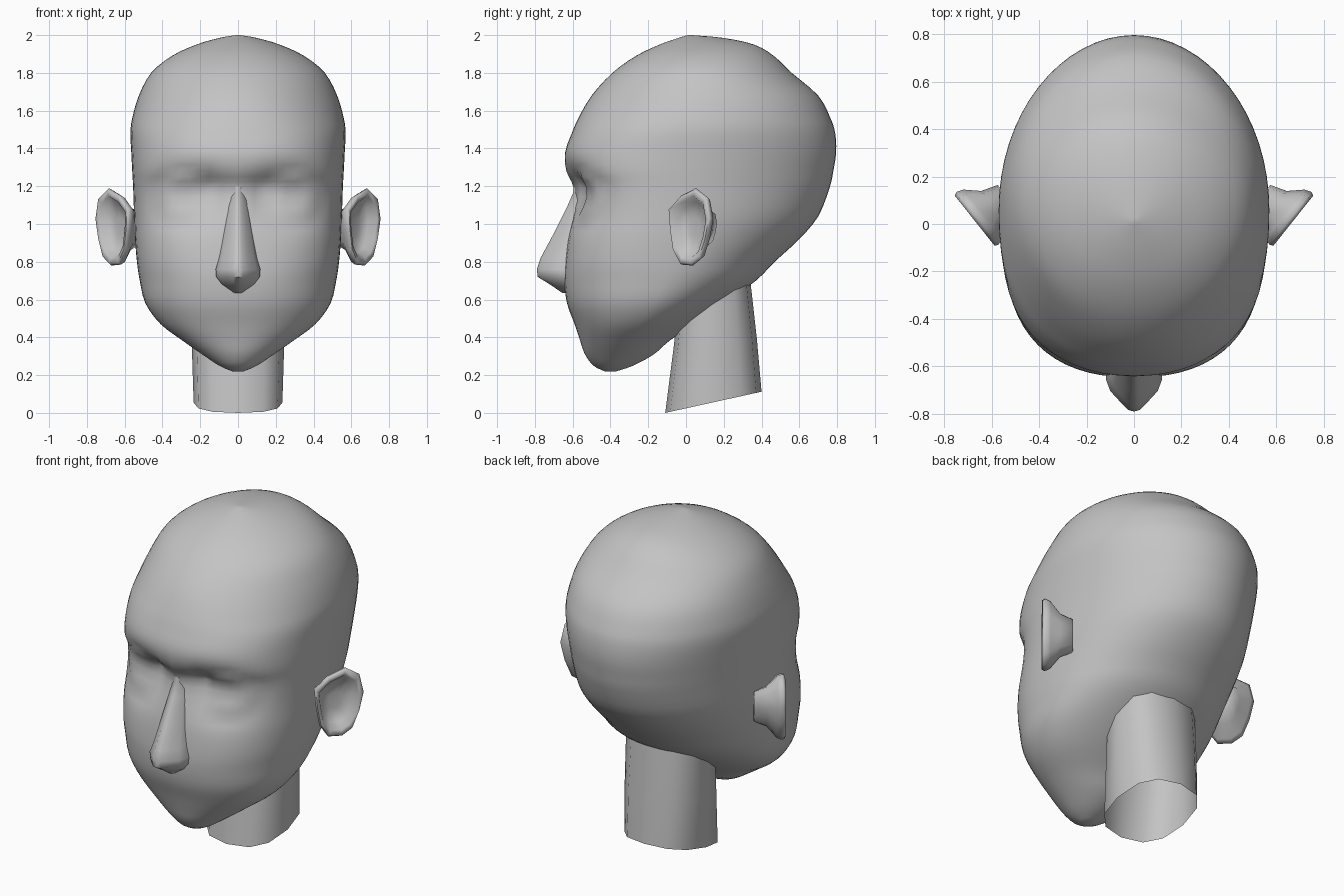
import bpy, bmesh, math
from mathutils import Vector

cube = bpy.data.objects.get("Cube")
if cube:
    bpy.data.objects.remove(cube, do_unlink=True)

GREY = (0.55, 0.55, 0.55, 1)
skin = bpy.data.materials.new("plain_grey")
skin.use_nodes = True
skin.diffuse_color = GREY
skin.node_tree.nodes["Principled BSDF"].inputs["Base Color"].default_value = GREY


def loft(name, rings, start=True, end=True, angle=60):
    """Skin closed rings of points into one smooth object."""
    bm = bmesh.new()
    rows = [[bm.verts.new(p) for p in ring] for ring in rings]
    for a, b in zip(rows, rows[1:]):
        for i in range(len(a)):
            j = (i + 1) % len(a)
            bm.faces.new((a[i], a[j], b[j], b[i]))
    if start:
        bm.faces.new(rows[0][::-1])
    if end:
        bm.faces.new(rows[-1])
    bmesh.ops.recalc_face_normals(bm, faces=bm.faces)
    mesh = bpy.data.meshes.new(name)
    bm.to_mesh(mesh)
    bm.free()
    mesh.materials.append(skin)
    obj = bpy.data.objects.new(name, mesh)
    bpy.context.collection.objects.link(obj)
    bpy.ops.object.select_all(action="DESELECT")
    obj.select_set(True)
    bpy.context.view_layer.objects.active = obj
    bpy.ops.object.shade_smooth_by_angle(angle=math.radians(angle))
    return obj


def power(v, n):
    return math.copysign(abs(v) ** (2 / n), v)


def section(z, front, back, width, mid, n_front, n_back, count):
    """Egg-shaped ring with separate front and back halves."""
    ring = []
    for i in range(count):
        t = math.tau * i / count
        s, c = math.sin(t), math.cos(t)
        n = n_front if c > 0 else n_back
        reach = front - mid if c > 0 else mid - back
        ring.append(Vector((width * power(s, n), mid + reach * power(c, n), z)))
    return ring


def spline(keys, steps):
    """Smooth curve through rows of key values."""
    rows = []
    for i in range(len(keys) - 1):
        quad = (keys[max(i - 1, 0)], keys[i], keys[i + 1], keys[min(i + 2, len(keys) - 1)])
        for k in range(steps):
            t = k / steps
            rows.append([b + t * (c - a + t * (2 * a - 5 * b + 4 * c - d + t * (3 * b - a - 3 * c + d))) / 2
                         for a, b, c, d in zip(*quad)])
    rows.append(list(keys[-1]))
    return rows


def bump(x, z, cx, cz, sx, sz):
    return math.exp(-((x - cx) / sx) ** 2 - ((z - cz) / sz) ** 2)


def sculpt(p):
    """Press in the eye sockets and round out the closed eyes."""
    x, z = abs(p.x), p.z
    depth = 0.10 * bump(x, z, 0.27, 1.15, 0.15, 0.13)
    depth += 0.035 * bump(x, z, 0.13, 1.19, 0.07, 0.09)
    r2 = ((x - 0.29) / 0.15) ** 2 + ((z - 1.14) / 0.14) ** 2
    if r2 < 1:
        depth -= 0.05 * (1 - r2) ** 0.7
    p.y += depth
    return p


# Skull and face: height, front, back, half width, widest y, front roundness
HEAD = [
    (0.22, -0.43, -0.37, 0.03, -0.40, 2), (0.25, -0.49, -0.28, 0.10, -0.39, 2),
    (0.31, -0.535, -0.17, 0.19, -0.36, 2), (0.38, -0.56, -0.09, 0.29, -0.32, 2.1),
    (0.47, -0.59, 0.04, 0.41, -0.25, 2.2), (0.58, -0.63, 0.20, 0.49, -0.18, 2.3),
    (0.70, -0.645, 0.37, 0.52, -0.12, 2.4), (0.80, -0.64, 0.47, 0.535, -0.10, 2.5),
    (0.92, -0.625, 0.60, 0.545, -0.08, 2.5), (1.04, -0.605, 0.70, 0.55, -0.04, 2.5),
    (1.19, -0.60, 0.76, 0.555, -0.02, 2.5), (1.28, -0.635, 0.78, 0.56, 0, 2.5),
    (1.38, -0.64, 0.795, 0.565, 0.03, 2.4), (1.48, -0.605, 0.79, 0.57, 0.06, 2.3),
    (1.56, -0.57, 0.765, 0.56, 0.08, 2.15), (1.68, -0.50, 0.70, 0.525, 0.09, 2),
    (1.80, -0.39, 0.56, 0.46, 0.09, 2), (1.89, -0.265, 0.465, 0.35, 0.10, 2),
    (1.95, -0.14, 0.36, 0.22, 0.11, 2), (1.985, -0.04, 0.20, 0.10, 0.08, 2),
    (2.0, 0.01, 0.03, 0.01, 0.02, 2),
]
rings = []
for z, front, back, width, mid, n in spline(HEAD, 3):
    ring = section(z, front, back, width, mid, n, 2, 64)
    rings.append([sculpt(p) if p.y < mid else p for p in ring])
loft("head", rings)

# Nose: height, ridge y, half width, y where the sides meet the face
NOSE = [
    (1.24, -0.60, 0.05, -0.55), (1.17, -0.595, 0.045, -0.54), (1.09, -0.63, 0.055, -0.56),
    (0.95, -0.70, 0.08, -0.59), (0.82, -0.77, 0.10, -0.62), (0.76, -0.79, 0.118, -0.64),
    (0.72, -0.785, 0.115, -0.64), (0.68, -0.72, 0.085, -0.63), (0.635, -0.655, 0.025, -0.62),
]
rings = []
for z, tip, width, base in NOSE:
    half = [(1, -0.4), (1, 0.1), (0.85, 0.42), (0.5, 0.72), (0.22, 0.95)]
    pts = [(width * a, base + (tip - base) * b, z) for a, b in half]
    rings.append(pts + [(0, tip, z)] + [(-x, y, h) for x, y, h in reversed(pts)])
loft("nose", rings, angle=50)

# Neck: open tube with a slanted lower edge
rings = []
for z, front, back, width, slant in [(0, -0.11, 0.40, 0.235, 0.22), (0.35, -0.065, 0.375, 0.245, 0.1),
                                     (0.75, -0.02, 0.335, 0.25, 0)]:
    ring = section(z, front, back, width, 0.14, 2.5, 2.5, 12)
    for p in ring:
        p.z += slant * (p.y - front)
    rings.append(ring)
loft("neck", rings, start=False, end=False)

# Ears: concentric rings from the root, round the rim, into the bowl
OUTLINE = [(0.02, 1.08), (0.10, 1.15), (0.20, 1.19), (0.28, 1.14), (0.305, 1.03), (0.28, 0.92),
           (0.24, 0.82), (0.18, 0.78), (0.10, 0.785), (0.05, 0.86), (0.03, 0.97)]
LAYERS = [(0.45, -0.15), (0.6, -0.08), (0.93, -0.025), (1.0, 0.005), (0.95, 0.02),
          (0.8, 0.015), (0.66, -0.03), (0.25, -0.04)]
along, out = Vector((0.62, 0.78, 0)), Vector((0.78, -0.62, 0))
root, centre_u, centre_z = Vector((0.555, -0.10, 0)), 0.15, 0.98
for side, label in ((1, "left_ear"), (-1, "right_ear")):
    rings = []
    for scale, lift in LAYERS:
        ring = []
        for u, z in OUTLINE:
            p = root + along * (centre_u + (u - centre_u) * scale) + out * lift
            ring.append((side * p.x, p.y, centre_z + (z - centre_z) * scale))
        rings.append(ring)
    loft(label, rings, angle=75)
